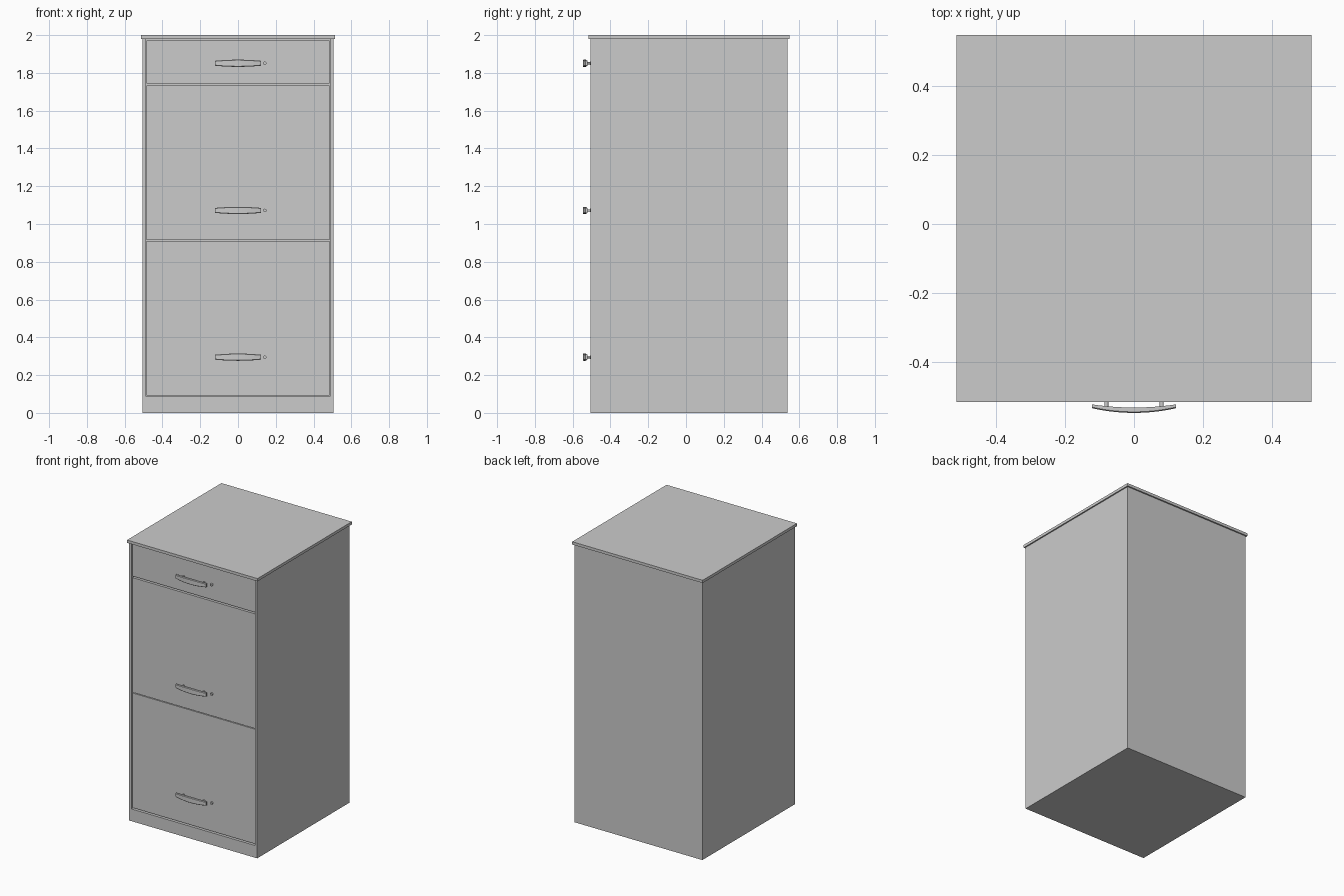
import bpy, bmesh, math
from mathutils import Matrix

if "Cube" in bpy.data.objects:
    bpy.data.objects.remove(bpy.data.objects["Cube"])

FRONT, BACK = -0.505, 0.537
HALF_W, INNER_W = 0.505, 0.486
FACE = FRONT + 0.01          # drawer fronts sit slightly inside the carcass


def finish(name, bm, smooth=False):
    bmesh.ops.recalc_face_normals(bm, faces=bm.faces)
    mesh = bpy.data.meshes.new(name)
    bm.to_mesh(mesh)
    bm.free()
    obj = bpy.data.objects.new(name, mesh)
    bpy.context.collection.objects.link(obj)
    if smooth:
        bpy.ops.object.select_all(action='DESELECT')
        obj.select_set(True)
        bpy.context.view_layer.objects.active = obj
        bpy.ops.object.shade_smooth_by_angle(angle=math.radians(35))
    return obj


def box(name, x0, x1, y0, y1, z0, z1):
    bm = bmesh.new()
    m = Matrix.Translation(((x0 + x1) / 2, (y0 + y1) / 2, (z0 + z1) / 2))
    bmesh.ops.create_cube(bm, size=1, matrix=m @ Matrix.Diagonal((x1 - x0, y1 - y0, z1 - z0, 1)))
    return finish(name, bm)


def peg(name, x, z, radius, y0, y1):
    bm = bmesh.new()
    m = Matrix.Translation((x, (y0 + y1) / 2, z)) @ Matrix.Rotation(math.pi / 2, 4, 'X')
    bmesh.ops.create_cone(bm, cap_ends=True, segments=20, radius1=radius,
                          radius2=radius, depth=y1 - y0, matrix=m)
    return finish(name, bm, True)


def bow_grip(name, z):
    # Bowed bar, taller and further forward in the middle
    bm = bmesh.new()
    rings, n = [], 24
    for i in range(n + 1):
        t = 2 * i / n - 1
        bow = 1 - t * t
        back = -0.522 - 0.009 * bow
        front = -0.533 - 0.0135 * bow
        h = 0.013 + 0.006 * bow
        c = 0.003
        section = [(back, -h), (front + c, -h), (front, -h + c),
                   (front, h - c), (front + c, h), (back, h)]
        rings.append([bm.verts.new((0.121 * t, y, z + dz)) for y, dz in section])
    for a, b in zip(rings, rings[1:]):
        for k in range(6):
            j = (k + 1) % 6
            bm.faces.new((a[k], a[j], b[j], b[k]))
    bm.faces.new(rings[0])
    bm.faces.new(rings[-1])
    return finish(name, bm, True)


# Carcass
for side, s in (("left", -1), ("right", 1)):
    x0, x1 = sorted((s * INNER_W, s * HALF_W))
    box(f"{side}_side_panel", x0, x1, FRONT, BACK, 0, 1.98)
box("back_panel", -INNER_W, INNER_W, BACK - 0.02, BACK, 0, 1.98)
box("plinth", -INNER_W, INNER_W, FRONT, BACK - 0.02, 0, 0.087)
box("top_panel", -0.514, 0.514, -0.515, 0.547, 1.98, 2.0)

# Drawers: front bottom, front top, handle height
drawers = (("bottom", 0.093, 0.910, 0.295),
           ("middle", 0.915, 1.732, 1.072),
           ("top", 1.743, 1.972, 1.851))
for name, z0, z1, hz in drawers:
    box(f"{name}_drawer_front", -INNER_W + 0.001, INNER_W - 0.001, FACE, FACE + 0.03, z0, z1)
    box(f"{name}_drawer_body", -0.46, 0.46, FACE + 0.03, BACK - 0.05, z0 + 0.02, z1 - 0.03)
    # Handle on two posts
    bow_grip(f"{name}_handle_grip", hz)
    for side, s in (("left", -1), ("right", 1)):
        peg(f"{name}_handle_{side}_post", s * 0.08, hz, 0.006, -0.529, FACE)
    # Lock with raised key slot
    peg(f"{name}_lock", 0.142, hz, 0.009, FACE - 0.012, FACE)
    box(f"{name}_key_slot", 0.1405, 0.1435, FACE - 0.014, FACE - 0.01, hz - 0.006, hz + 0.006)
